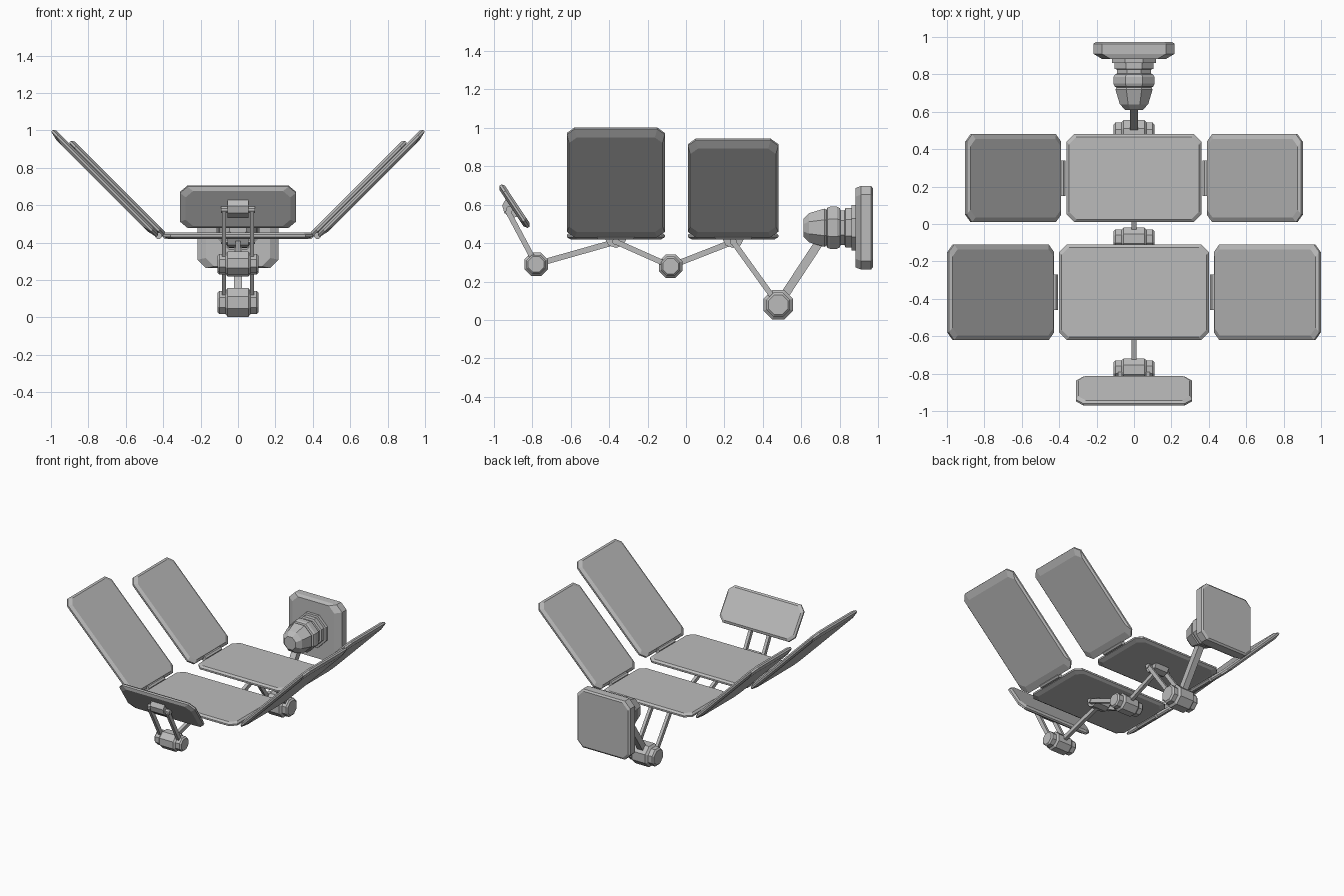
import bpy, bmesh, math
from mathutils import Vector, Euler

default = bpy.data.objects.get("Cube")
if default:
    bpy.data.objects.remove(default, do_unlink=True)

metal = bpy.data.materials.new("plain_grey")
metal.use_nodes = True
GREY = (0.5, 0.5, 0.5, 1)
metal.diffuse_color = GREY
metal.node_tree.nodes["Principled BSDF"].inputs["Base Color"].default_value = GREY


def loft(name, rings, loc=(0, 0, 0), rot=(0, 0, 0)):
    """Skin matching closed rings and cap both ends."""
    bm = bmesh.new()
    loops = [[bm.verts.new(p) for p in ring] for ring in rings]
    n = len(loops[0])
    for a, b in zip(loops, loops[1:]):
        for i in range(n):
            j = (i + 1) % n
            bm.faces.new((a[i], a[j], b[j], b[i]))
    bm.faces.new(loops[0][::-1])
    bm.faces.new(loops[-1])
    bmesh.ops.recalc_face_normals(bm, faces=bm.faces)
    mesh = bpy.data.meshes.new(name)
    bm.to_mesh(mesh)
    bm.free()
    mesh.materials.append(metal)
    obj = bpy.data.objects.new(name, mesh)
    bpy.context.collection.objects.link(obj)
    obj.location = loc
    obj.rotation_euler = [math.radians(a) for a in rot]
    return obj


def plate(name, hx, hy, levels, loc, rot=(0, 0, 0), corner=0.04):
    """Plate with cut corners; levels are (z, inset x, inset y)."""
    rings = []
    for z, ix, iy in levels:
        x, y, c = hx - ix, hy - iy, corner
        rings.append([(x, y - c, z), (x - c, y, z), (c - x, y, z), (-x, y - c, z),
                      (-x, c - y, z), (c - x, -y, z), (x - c, -y, z), (x, c - y, z)])
    return loft(name, rings, loc, rot)


def lathe(name, profile, loc, rot=(0, 90, 0), sides=8):
    """Faceted turned part; profile is (distance along axis, radius)."""
    turn = [2 * math.pi * (i + 0.5) / sides for i in range(sides)]
    return loft(name, [[(r * math.cos(t), r * math.sin(t), z) for t in turn]
                       for z, r in profile], loc, rot)


def rod(name, a, b, x, w, d):
    """Square bar between two (y, z) points at a given x."""
    a, b = Vector((x, *a)), Vector((x, *b))
    along = (b - a).normalized()
    u, v = Vector((w / 2, 0, 0)), along.cross(Vector((1, 0, 0))) * d / 2
    return loft(name, [[p + u + v, p - u + v, p - u - v, p + u - v] for p in (a, b)])


def bracket(name, loc, rot=(0, 0, 0)):
    """Half-octagon lug hanging below a panel, with a cross pin."""
    arc = [math.pi * (1 + i / 4) for i in range(5)]
    loft(name, [[(x, 0.055 * math.cos(t), 0.045 * math.sin(t)) for t in arc]
                for x in (-0.055, 0.055)], loc, rot)
    pin = Vector(loc) + Euler([math.radians(a) for a in rot]).to_matrix() @ Vector((0, 0, -0.012))
    lathe(name + "_pin", [(-0.09, 0.018), (0.09, 0.018)], pin)


PANEL = [(-0.018, 0.03, 0.02), (-0.006, 0, 0), (0.006, 0, 0), (0.018, 0.012, 0.015)]
WING = [(-0.018, 0.05, 0.012), (-0.006, 0, 0), (0.006, 0, 0), (0.018, 0.015, 0.025)]

# Flat middle panels, angled wings and hinges
for tag, y, hy, hx, wing_x, wing_z, half in (
        ("front", -0.365, 0.255, 0.4, 0.713, 0.716, 0.398),
        ("rear", 0.245, 0.235, 0.36, 0.646, 0.687, 0.357)):
    plate(tag + "_centre_panel", hx, hy, PANEL, (0, y, 0.437))
    bracket(tag + "_panel_bracket", (0, y, 0.42))
    for s, side in ((1, "left"), (-1, "right")):
        plate(f"{tag}_{side}_wing", half, hy, WING, (s * wing_x, y, wing_z), (0, -45 * s, 0))
        lathe(f"{tag}_{side}_hinge", [(-0.095, 0.019), (0.095, 0.019)],
              (s * (hx + 0.025), y, 0.437), (90, 0, 0))

# Tilted foot panel
TILT = (-56.5, 0, 0)
plate("foot_panel", 0.31, 0.132, PANEL, (0, -0.893, 0.592), TILT)
bracket("foot_panel_bracket", (0, -0.908, 0.582), TILT)

# Faceted knee joints
JOINT = [(-0.11, 0.055), (-0.1, 0.067), (-0.068, 0.067), (-0.055, 0.083),
         (0.055, 0.083), (0.068, 0.067), (0.1, 0.067), (0.11, 0.055)]
knees = [(-0.78, 0.29), (-0.08, 0.28), (0.48, 0.08)]
for tag, (y, z), k in zip(("front", "middle", "rear"), knees, (0.8, 0.8, 1)):
    lathe(tag + "_knee", [(x, r * k) for x, r in JOINT], (0, y, z))

# Linkage: paired rods in front of each knee, a single rod behind
pivots = [(-0.93, 0.572), (-0.365, 0.407), (0.245, 0.407)]
for tag, pivot, knee in zip(("front", "middle", "rear"), pivots, knees):
    for s, side in ((1, "left"), (-1, "right")):
        rod(f"{tag}_{side}_rod", pivot, knee, s * 0.075, 0.022, 0.028)
for tag, knee, pivot in zip(("front", "middle"), knees, pivots[1:]):
    rod(tag + "_single_rod", knee, pivot, 0, 0.025, 0.03)
rod("rear_arm", knees[2], (0.73, 0.46), 0, 0.045, 0.045)

# Turned body and square back plate
lathe("rear_body", [(0.61, 0.05), (0.64, 0.082), (0.72, 0.108), (0.73, 0.1), (0.735, 0.112),
                    (0.75, 0.119), (0.785, 0.119), (0.8, 0.11), (0.805, 0.098), (0.825, 0.098),
                    (0.83, 0.112), (0.86, 0.112), (0.862, 0.128), (0.895, 0.128)],
      (0, 0, 0.48), (-90, 0, 0))
plate("back_plate", 0.217, 0.217,
      [(-0.045, 0.012, 0.012), (-0.035, 0, 0), (0.018, 0, 0), (0.045, 0.045, 0.01)],
      (0, 0.928, 0.48), (90, 0, 0), 0.045)
